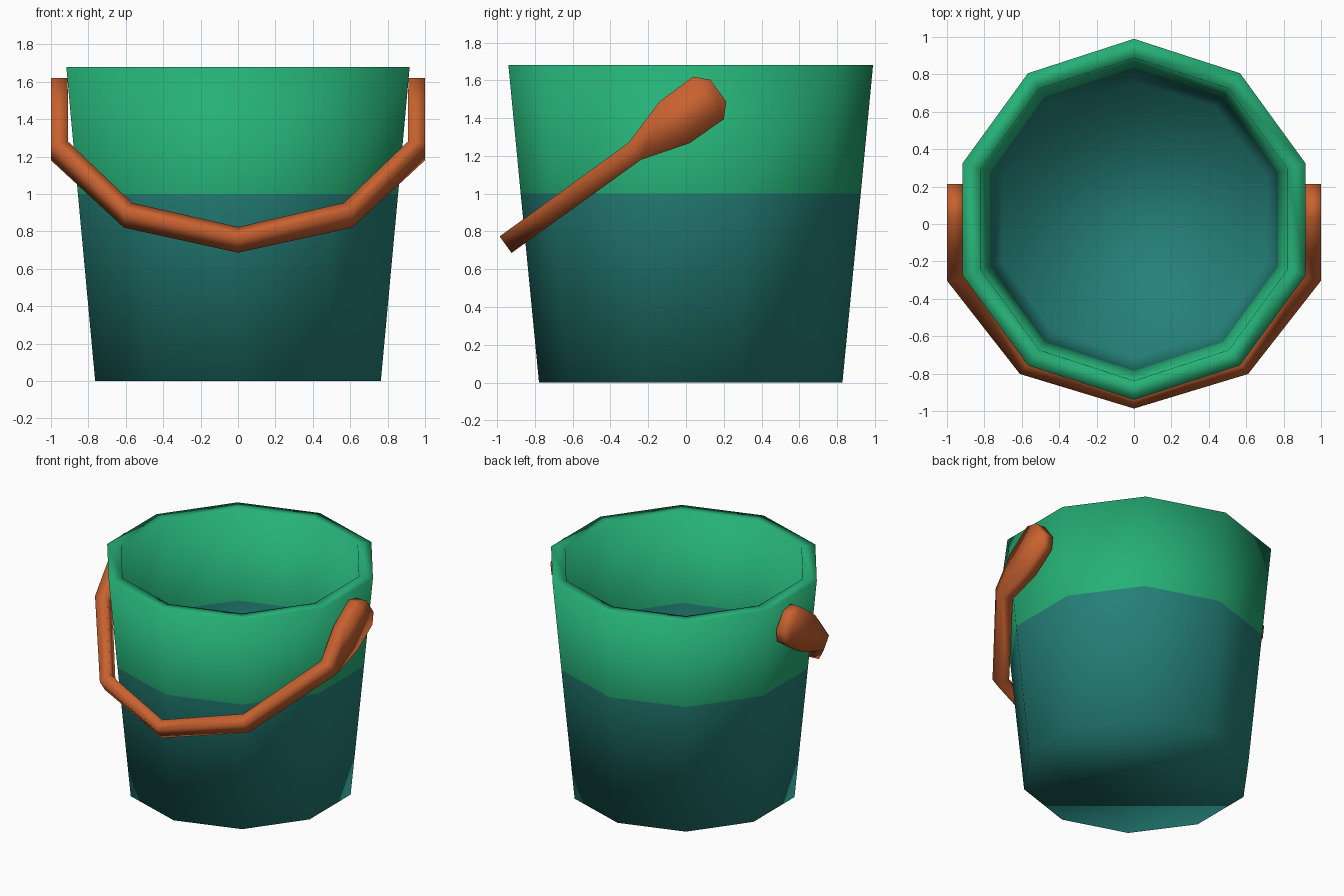
import bpy, bmesh, math
from mathutils import Vector

if "Cube" in bpy.data.objects:
    bpy.data.objects.remove(bpy.data.objects["Cube"])


def material(name, rgb):
    m = bpy.data.materials.new(name)
    m.diffuse_color = (*rgb, 1)
    m.use_nodes = True
    m.node_tree.nodes["Principled BSDF"].inputs["Base Color"].default_value = m.diffuse_color
    return m


GREEN = material("green", (0.019, 0.434, 0.181))
TEAL = material("teal", (0.018, 0.216, 0.188))
ORANGE = material("orange", (0.584, 0.122, 0.030))


def finish(bm, name, mats):
    bmesh.ops.recalc_face_normals(bm, faces=bm.faces)
    for f in bm.faces:
        f.smooth = True
    me = bpy.data.meshes.new(name)
    bm.to_mesh(me)
    bm.free()
    for m in mats:
        me.materials.append(m)
    ob = bpy.data.objects.new(name, me)
    bpy.context.collection.objects.link(ob)
    return ob


def bridge(bm, a, b):
    n = len(a)
    for i in range(n):
        j = (i + 1) % n
        bm.faces.new((a[i], a[j], b[j], b[i]))


# Bucket: ten-sided thick shell, green above z = 1 and teal below
profile = [(0.803, 0), (0.90, 1.0), (0.965, 1.68),
           (0.863, 1.68), (0.81, 1.0), (0.742, 0.1)]
bm = bmesh.new()
rings = []
for r, z in profile:
    angles = [math.radians(90 + 36 * k) for k in range(10)]
    rings.append([bm.verts.new((r * math.cos(a), 0.025 + r * math.sin(a), z))
                  for a in angles])
for a, b in zip(rings, rings[1:]):
    bridge(bm, a, b)
bm.faces.new(rings[0])
bm.faces.new(rings[-1])
for f in bm.faces:
    f.material_index = 1 if f.calc_center_median().z < 0.99 else 0
finish(bm, "bucket", [GREEN, TEAL])

# Handle: tilted bail with wide rounded ends, one half mirrored in x
origin = Vector((0, -0.955, 0.73))
along = Vector((0, 0.81, 0.586)).normalized()
across = Vector((0, -along.z, along.y))
# outer x, outer distance, inner x, inner distance, half width
sections = [(0, 0, 0, 0.085, 0.054),
            (0.61, 0.228, 0.565, 0.305, 0.054),
            (1.0, 0.845, 0.908, 0.86, 0.056),
            (1.0, 1.105, 0.908, 1.105, 0.136),
            (1.0, 1.325, 0.912, 1.325, 0.139),
            (1.0, 1.39, 0.914, 1.39, 0.072)]
bm = bmesh.new()
loops = []
for xo, so, xi, si, h in sections:
    corners = [(xo, so, -h), (xo, so, h), (xi, si, h), (xi, si, -h)]
    loops.append([bm.verts.new(origin + Vector((x, 0, 0)) + along * s + across * w)
                  for x, s, w in corners])
for a, b in zip(loops, loops[1:]):
    bridge(bm, a, b)
bm.faces.new(loops[-1])
handle = finish(bm, "handle", [ORANGE])
mirror = handle.modifiers.new("mirror", 'MIRROR')
mirror.use_clip = True
